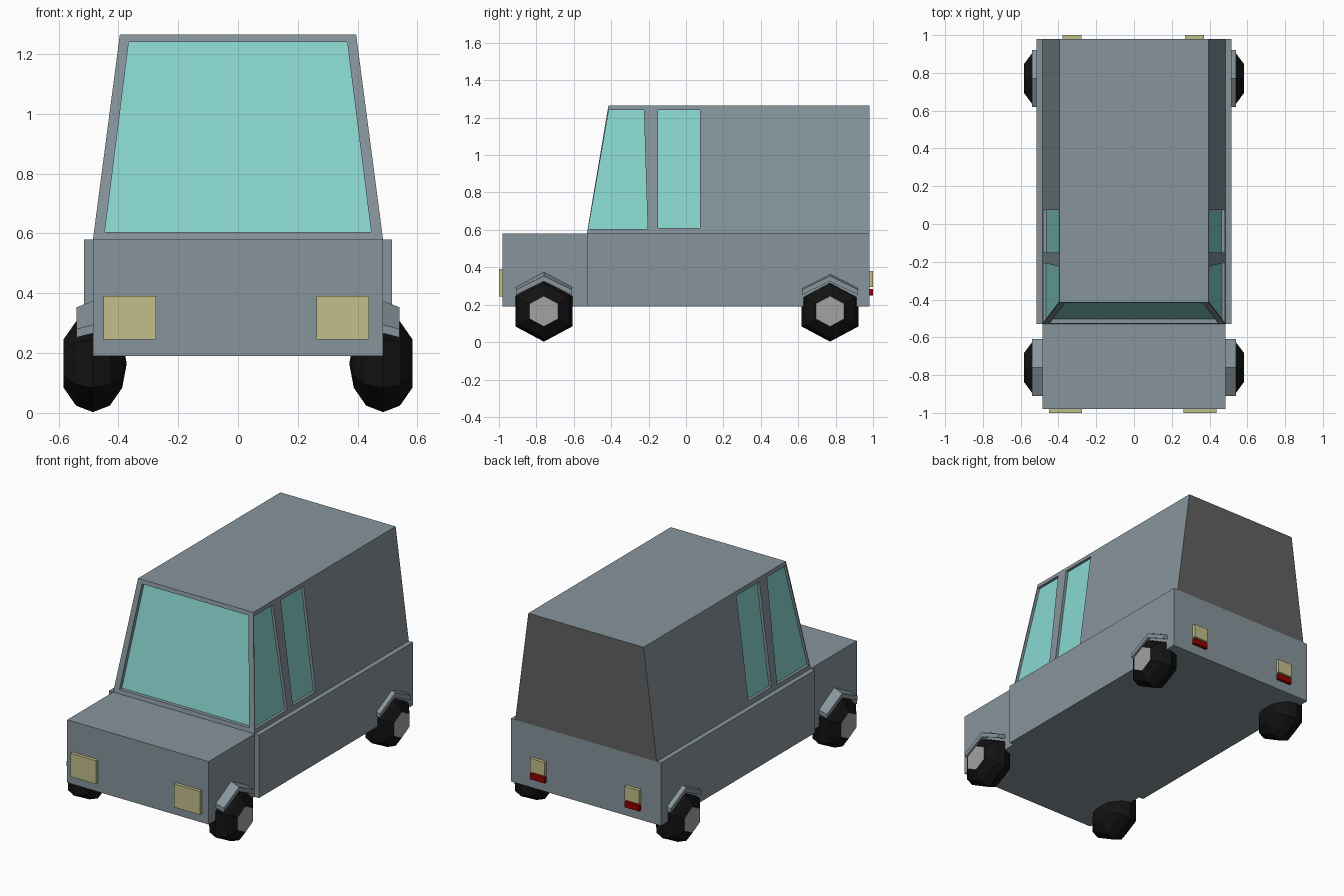
import bpy, bmesh, math
from mathutils import Vector as V

if "Cube" in bpy.data.objects:
    bpy.data.objects.remove(bpy.data.objects["Cube"])


def mat(name, r, g, b):
    m = bpy.data.materials.new(name)
    m.diffuse_color = (r, g, b, 1)
    m.use_nodes = True
    m.node_tree.nodes["Principled BSDF"].inputs["Base Color"].default_value = m.diffuse_color
    return m


PAINT = mat("paint", 0.24, 0.30, 0.33)
GLASS = mat("glass", 0.25, 0.68, 0.63)
DARK = mat("dark_grey", 0.12, 0.12, 0.12)
RUBBER = mat("rubber", 0.006, 0.006, 0.006)
HUB = mat("hub_grey", 0.36, 0.36, 0.36)
LAMP = mat("lamp", 0.55, 0.52, 0.26)
RED = mat("red", 0.30, 0.0, 0.0)


def finish(name, bm, *mats):
    bmesh.ops.recalc_face_normals(bm, faces=bm.faces[:])
    me = bpy.data.meshes.new(name)
    bm.to_mesh(me)
    bm.free()
    for m in mats:
        me.materials.append(m)
    ob = bpy.data.objects.new(name, me)
    bpy.context.collection.objects.link(ob)
    return ob


def loft(bm, a, b):
    """Closed solid between two matching outlines."""
    va = [bm.verts.new(p) for p in a]
    vb = [bm.verts.new(p) for p in b]
    bm.faces.new(va)
    bm.faces.new(vb)
    n = len(a)
    for i in range(n):
        j = (i + 1) % n
        bm.faces.new((va[i], va[j], vb[j], vb[i]))


def rect(x0, x1, y0, y1, z):
    return [(x0, y0, z), (x1, y0, z), (x1, y1, z), (x0, y1, z)]


def box(name, x0, x1, y0, y1, z0, z1, m):
    bm = bmesh.new()
    loft(bm, rect(x0, x1, y0, y1, z0), rect(x0, x1, y0, y1, z1))
    return finish(name, bm, m)


# Lower body
box("hood", -0.485, 0.485, -0.98, -0.53, 0.19, 0.58, PAINT)
box("lower_body", -0.515, 0.515, -0.53, 0.98, 0.19, 0.58, PAINT)

# Tapered cabin
bm = bmesh.new()
loft(bm, rect(-0.485, 0.485, -0.53, 0.98, 0.58), rect(-0.395, 0.395, -0.415, 0.98, 1.265))
cabin = finish("cabin", bm, PAINT, DARK)


# Window outlines lying on the sloped cabin walls
def front_pt(x, z):
    return V((x, -0.53 + 0.115 * (z - 0.58) / 0.685, z))


def side_pt(s, y, z):
    return V((s * (0.485 - 0.09 * (z - 0.58) / 0.685), y, z))


windows = [("windscreen", V((0, 0.025, 0)),
            [front_pt(*p) for p in ((-0.445, 0.605), (0.445, 0.605), (0.365, 1.24), (-0.365, 1.24))])]
for s, tag in ((1, "right"), (-1, "left")):
    inward = V((-0.018 * s, 0, 0))
    windows.append((tag + "_door_window", inward, [side_pt(s, *p) for p in (
        (-0.522, 0.605), (-0.205, 0.605), (-0.225, 1.24), (-0.412, 1.24))]))
    windows.append((tag + "_rear_window", inward, [side_pt(s, *p) for p in (
        (-0.15, 0.61), (0.075, 0.61), (0.075, 1.24), (-0.15, 1.24))]))

# Recesses cut into the cabin, with a glass pane in each
cut = bmesh.new()
for name, d, pts in windows:
    loft(cut, [p - d for p in pts], [p + d for p in pts])
    bm = bmesh.new()
    loft(bm, [p + d * 0.95 for p in pts], [p + d * 1.2 for p in pts])
    finish(name, bm, GLASS)
cutter = finish("window_cutter", cut, PAINT)
cutter.hide_render = True
mod = cabin.modifiers.new("windows", 'BOOLEAN')
mod.operation = 'DIFFERENCE'
mod.solver = 'EXACT'
mod.object = cutter
bpy.context.view_layer.objects.active = cabin
bpy.ops.object.modifier_apply(modifier=mod.name)
bpy.data.objects.remove(cutter)
for f in cabin.data.polygons:
    f.material_index = 1 if f.normal.y > 0.9 and f.center.y > 0.97 else 0

# Six-sided wheels: rounded tyre, flat hub outside, and an angular fender above
R, W, STRETCH = 0.1625, 0.113, 1.08


def wheel(name, s, cy):
    bm = bmesh.new()
    rings = []
    for deg in (-60, -30, 0, 30, 60):
        a = math.radians(deg)
        rings.append([bm.verts.new((s * (0.485 + W * math.sin(a)),
                                    cy + STRETCH * R * math.cos(a) * math.sin(k * math.pi / 3),
                                    0.165 + R * math.cos(a) * math.cos(k * math.pi / 3)))
                      for k in range(6)])
    pole = bm.verts.new((s * (0.485 - W), cy, 0.165))
    for k in range(6):
        j = (k + 1) % 6
        bm.faces.new((pole, rings[0][k], rings[0][j]))
        for r0, r1 in zip(rings, rings[1:]):
            bm.faces.new((r0[k], r0[j], r1[j], r1[k]))
    bm.faces.new(rings[-1]).material_index = 1
    finish(name, bm, RUBBER, HUB)


def fender(name, s, cy):
    def section(x, end, apex):
        t = 0.028
        return [(s * x, cy + y, z) for y, z in (
            (-0.15, end), (0, apex), (0.15, end),
            (0.15, end - t), (0, apex - t), (-0.15, end - t))]
    bm = bmesh.new()
    loft(bm, section(0.475, 0.297, 0.378), section(0.54, 0.28, 0.353))
    finish(name, bm, PAINT)


for s, side in ((1, "right"), (-1, "left")):
    for cy, end in ((-0.76, "front"), (0.77, "rear")):
        wheel(f"{end}_{side}_wheel", s, cy)
        fender(f"{end}_{side}_fender", s, cy)

# Lamps
for x, side in ((0.35, "right"), (-0.362, "left")):
    box(side + "_headlight", x - 0.088, x + 0.088, -1.0, -0.97, 0.245, 0.39, LAMP)
for x, side in ((0.32, "right"), (-0.328, "left")):
    box(side + "_tail_lamp", x - 0.05, x + 0.05, 0.97, 1.0, 0.295, 0.38, LAMP)
    box(side + "_brake_lamp", x - 0.05, x + 0.05, 0.97, 1.0, 0.25, 0.284, RED)
